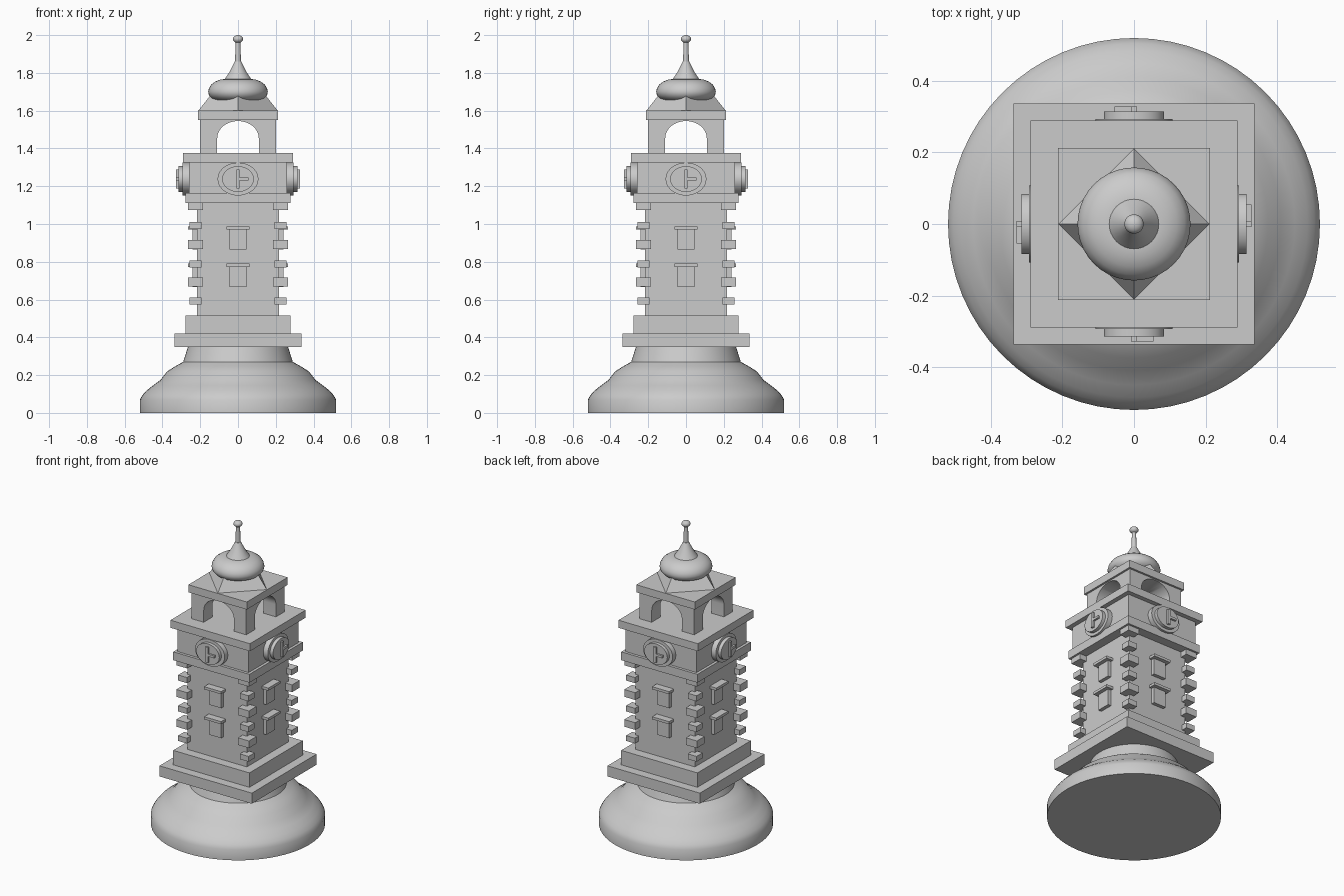
import bpy
from math import pi, cos, sin, radians
from mathutils import Matrix

cube = bpy.data.objects.get("Cube")
if cube:
    bpy.data.objects.remove(cube, do_unlink=True)

stone = bpy.data.materials.new("grey_stone")
stone.use_nodes = True
GREY = (0.6, 0.6, 0.6, 1)
stone.diffuse_color = GREY
stone.node_tree.nodes["Principled BSDF"].inputs["Base Color"].default_value = GREY


def build(name, verts, faces, smooth=False):
    mesh = bpy.data.meshes.new(name)
    mesh.from_pydata(verts, [], faces)
    mesh.materials.append(stone)
    ob = bpy.data.objects.new(name, mesh)
    bpy.context.collection.objects.link(ob)
    bpy.ops.object.select_all(action='DESELECT')
    ob.select_set(True)
    bpy.context.view_layer.objects.active = ob
    if smooth:
        bpy.ops.object.shade_smooth_by_angle(angle=radians(35))
    return ob


def box(name, x, y, z):
    """Box from (low, high) ranges."""
    verts = [(a, b, c) for c in z for b in y for a in x]
    return build(name, verts, [(0, 2, 3, 1), (4, 5, 7, 6), (0, 1, 5, 4),
                               (1, 3, 7, 5), (3, 2, 6, 7), (2, 0, 4, 6)])


def slab(name, half, low, high):
    return box(name, (-half, half), (-half, half), (low, high))


def lathe(name, profile, sides, smooth=True):
    """Turn (radius, height) points, listed upwards, round the z axis."""
    verts = [(r * cos(2 * pi * i / sides), r * sin(2 * pi * i / sides), z)
             for r, z in profile for i in range(sides)]
    faces = [(k * sides + i, k * sides + (i + 1) % sides,
              (k + 1) * sides + (i + 1) % sides, (k + 1) * sides + i)
             for k in range(len(profile) - 1) for i in range(sides)]
    top = (len(profile) - 1) * sides
    faces += [tuple(reversed(range(sides))), tuple(range(top, top + sides))]
    return build(name, verts, faces, smooth)


def prism(name, outline, y0, y1, smooth=False):
    """Extrude an (x, z) outline, counter-clockwise from the front, along y."""
    n = len(outline)
    verts = [(x, y, z) for y in (y0, y1) for x, z in outline]
    faces = [(i, i + n, (i + 1) % n + n, (i + 1) % n) for i in range(n)]
    faces += [tuple(range(n)), tuple(reversed(range(n, 2 * n)))]
    return build(name, verts, faces, smooth)


def ellipse(rx, rz, z, sides=40):
    return [(rx * cos(2 * pi * i / sides), z + rz * sin(2 * pi * i / sides))
            for i in range(sides)]


# Round flared base
lathe("round_base", [(0.52, 0), (0.52, 0.07), (0.505, 0.095), (0.485, 0.118),
                     (0.45, 0.145), (0.41, 0.175), (0.375, 0.22), (0.33, 0.248),
                     (0.29, 0.27), (0.265, 0.35)], 64)

# Square tower stages
slab("lower_plinth", 0.337, 0.35, 0.42)
slab("upper_plinth", 0.278, 0.42, 0.515)
slab("tower_shaft", 0.217, 0.515, 1.11)
slab("collar", 0.278, 1.11, 1.165)
slab("clock_stage", 0.26, 1.165, 1.325)
slab("clock_cornice", 0.29, 1.325, 1.375)
slab("roof_slab", 0.213, 1.55, 1.6)

# Corner stones, alternately narrow and wide
for row, (low, high) in enumerate([(0.575, 0.61), (0.67, 0.717), (0.77, 0.807),
                                   (0.867, 0.915), (0.973, 1.01), (1.075, 1.11)]):
    size = 0.04 if row % 2 else 0.032
    for sx in (-1, 1):
        for sy in (-1, 1):
            x, y = 0.225 * sx, 0.225 * sy
            box("corner_stone", (x - size, x + size), (y - size, y + size), (low, high))

# Windows and clocks, turned onto each of the four sides
CLOCK_Z = 1.238
for side in range(4):
    parts = []
    for z in (0.667, 0.865):
        parts.append(box("window", (-0.045, 0.045), (-0.24, -0.2), (z, z + 0.108)))
        parts.append(box("window_lintel", (-0.062, 0.062), (-0.265, -0.2),
                         (z + 0.106, z + 0.123)))
    parts.append(prism("clock_rim", ellipse(0.108, 0.087, CLOCK_Z), -0.293, -0.25, True))
    parts.append(prism("clock_face", ellipse(0.084, 0.068, CLOCK_Z), -0.315, -0.28, True))
    parts.append(box("minute_hand", (-0.009, 0.009), (-0.328, -0.31),
                     (CLOCK_Z - 0.05, CLOCK_Z + 0.05)))
    parts.append(box("hour_hand", (0.009, 0.055), (-0.328, -0.31),
                     (CLOCK_Z - 0.008, CLOCK_Z + 0.008)))
    for ob in parts:
        ob.data.transform(Matrix.Rotation(side * pi / 2, 4, 'Z'))

# Open belfry with arches cut through both ways
belfry = slab("belfry", 0.2, 1.375, 1.55)
arch = [(-0.11, 1.3), (0.11, 1.3)]
arch += [(0.11 * cos(pi * i / 20), 1.455 + 0.09 * sin(pi * i / 20)) for i in range(21)]
for turn in (0, pi / 2):
    cutter = prism("arch_cutter", arch, -0.4, 0.4)
    cutter.data.transform(Matrix.Rotation(turn, 4, 'Z'))
    cutter.hide_render = True
    cut = belfry.modifiers.new("arch", 'BOOLEAN')
    cut.operation = 'DIFFERENCE'
    cut.solver = 'EXACT'
    cut.object = cutter
    bpy.context.view_layer.objects.active = belfry
    bpy.ops.object.modifier_apply(modifier=cut.name)
    bpy.data.objects.remove(cutter, do_unlink=True)
bpy.context.view_layer.objects.active = belfry
belfry.select_set(True)
bpy.ops.object.shade_smooth_by_angle(angle=radians(30))

# Four-sided roof, onion dome, spire and finial
lathe("diamond_roof", [(0.21, 1.6), (0.08, 1.765)], 4, smooth=False)
lathe("onion_dome", [(0.03, 1.652), (0.085, 1.65), (0.115, 1.654), (0.14, 1.666),
                     (0.154, 1.683), (0.158, 1.7), (0.154, 1.718), (0.142, 1.738),
                     (0.12, 1.754), (0.095, 1.764), (0.07, 1.768)], 40)
lathe("spire", [(0.072, 1.764), (0.045, 1.805), (0.017, 1.86)], 32)
lathe("finial_rod", [(0.016, 1.855), (0.012, 1.97)], 20)
lathe("finial_ball", [(max(0.027 * sin(pi * i / 12), 0.001), 1.979 - 0.021 * cos(pi * i / 12))
                      for i in range(13)], 24)
